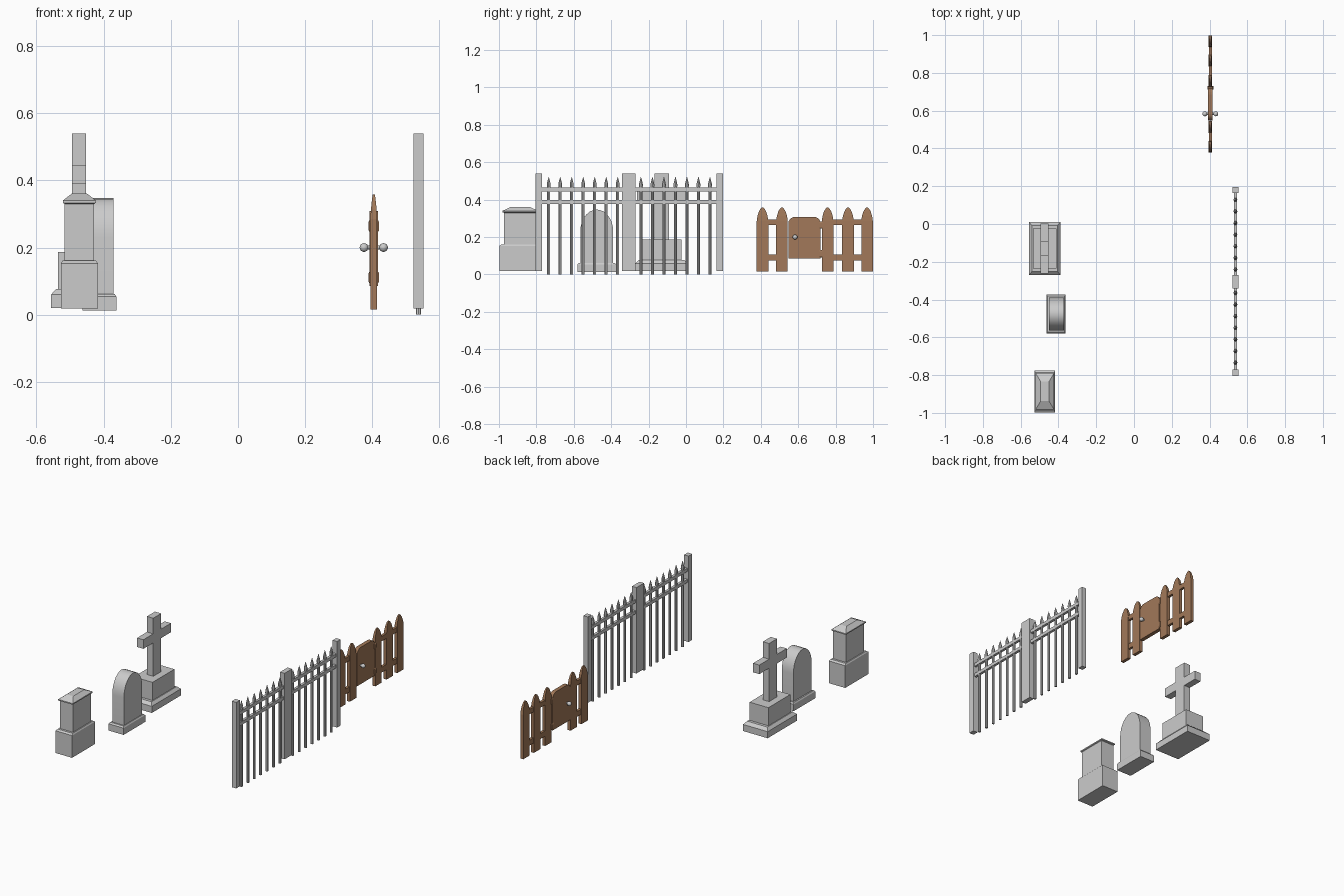
import bpy, bmesh, math

if "Cube" in bpy.data.objects:
    bpy.data.objects.remove(bpy.data.objects["Cube"])

wood = bpy.data.materials.new("brown_wood")
wood.diffuse_color = (0.36, 0.19, 0.10, 1)
wood.use_nodes = True
wood.node_tree.nodes["Principled BSDF"].inputs["Base Color"].default_value = wood.diffuse_color


def make(name, bm, mat=None, smooth=None):
    bmesh.ops.recalc_face_normals(bm, faces=bm.faces)
    me = bpy.data.meshes.new(name)
    bm.to_mesh(me)
    bm.free()
    ob = bpy.data.objects.new(name, me)
    bpy.context.collection.objects.link(ob)
    if mat:
        me.materials.append(mat)
    if smooth:
        bpy.ops.object.select_all(action='DESELECT')
        ob.select_set(True)
        bpy.context.view_layer.objects.active = ob
        bpy.ops.object.shade_smooth_by_angle(angle=math.radians(smooth))
    return ob


def loft(name, rings, mat=None, smooth=None):
    """Bridge a list of equal-length point rings and cap both ends."""
    bm = bmesh.new()
    vs = [[bm.verts.new(p) for p in r] for r in rings]
    n = len(vs[0])
    for a, b in zip(vs, vs[1:]):
        for i in range(n):
            j = (i + 1) % n
            bm.faces.new((a[i], a[j], b[j], b[i]))
    bm.faces.new(vs[0])
    bm.faces.new(vs[-1])
    return make(name, bm, mat, smooth)


def tiers(name, cx, cy, levels):
    """Stacked rectangles: (half x, half y, z)."""
    return loft(name, [[(cx + sx * hx, cy + sy * hy, z) for sx, sy in
                        ((-1, -1), (1, -1), (1, 1), (-1, 1))] for hx, hy, z in levels])


def box(name, x, y, z, mat=None):
    return loft(name, [[(a, b, c) for a, b in ((x[0], y[0]), (x[1], y[0]), (x[1], y[1]), (x[0], y[1]))]
                       for c in z], mat)


def slab(name, outline, x0, x1, mat=None, smooth=None):
    """Extrude a (y, z) outline along x."""
    return loft(name, [[(x, y, z) for y, z in outline] for x in (x0, x1)], mat, smooth)


# Cross headstone
cx, cy = -0.473, -0.13
tiers("cross_plinth", cx, cy, [(0.083, 0.14, 0.02), (0.083, 0.14, 0.06), (0.068, 0.122, 0.077),
                               (0.063, 0.105, 0.077), (0.063, 0.105, 0.187)])
w, a = 0.038, 0.132
slab("stone_cross", [(cy + y, z) for y, z in (
    (-w, 0.187), (w, 0.187), (w, 0.39), (a, 0.39), (a, 0.445), (w, 0.445),
    (w, 0.54), (-w, 0.54), (-w, 0.445), (-a, 0.445), (-a, 0.39), (-w, 0.39))], cx - 0.021, cx + 0.021)

# Arched headstone
cx, cy = -0.412, -0.477
tiers("arched_stone_base", cx, cy, [(0.05, 0.104, 0.013), (0.05, 0.104, 0.054), (0.045, 0.096, 0.062)])
arch = [(cy - 0.088, 0.06)] + [
    (cy - 0.088 * math.cos(math.pi * i / 14), 0.23 + 0.117 * math.sin(math.pi * i / 14))
    for i in range(15)] + [(cy + 0.088, 0.06)]
slab("arched_stone", arch, cx - 0.037, cx + 0.041, smooth=30)

# Pillar headstone
tiers("pillar_stone", -0.472, -0.886, [
    (0.055, 0.111, 0.018), (0.055, 0.111, 0.153), (0.050, 0.100, 0.161), (0.044, 0.087, 0.161),
    (0.044, 0.087, 0.33), (0.049, 0.096, 0.333), (0.049, 0.096, 0.34), (0.022, 0.052, 0.361)])

# Iron fence: posts, rails, spiked bars
fx = 0.537
for n, y0, y1 in (("left", -0.805, -0.77), ("middle", -0.342, -0.27), ("right", 0.163, 0.197)):
    box("iron_post_" + n, (fx - 0.015, fx + 0.015), (y0, y1), (0.018, 0.54))
for n, z0, z1 in (("lower", 0.378, 0.398), ("upper", 0.445, 0.465)):
    box("iron_rail_" + n, (fx - 0.008, fx + 0.008), (-0.79, 0.18), (z0, z1))
for start in (-0.734, -0.241):
    for i in range(7):
        y = start + 0.0615 * i
        prof = ((0.008, 0.0), (0.008, 0.462), (0.0105, 0.474), (0.0095, 0.488), (0.001, 0.52))
        loft("iron_bar", [[(fx + r * math.cos(k * math.pi / 4), y + r * math.sin(k * math.pi / 4), z)
                           for k in range(8)] for r, z in prof], smooth=35)

# Wooden pickets, tapering to a thin rounded point
wx = 0.404
for y in (0.409, 0.513, 0.757, 0.866, 0.968):
    prof = ((0.031, 0.010, 0.016), (0.031, 0.010, 0.285), (0.027, 0.0085, 0.313),
            (0.019, 0.006, 0.338), (0.009, 0.004, 0.354), (0.003, 0.003, 0.358))
    tier = tiers("picket", wx, y, [(hx, hy, z) for hy, hx, z in prof])
    tier.data.materials.append(wood)
for n, z0, z1 in (("lower", 0.075, 0.107), ("upper", 0.265, 0.294)):
    for side, y0, y1 in (("left", 0.41, 0.513), ("right", 0.757, 0.968)):
        box("wood_rail_%s_%s" % (n, side), (wx - 0.008, wx + 0.008), (y0, y1), (z0, z1), wood)

# Gate panel with rounded upper corners
g0, g1, zt, r = 0.547, 0.72, 0.308, 0.035
corner = [(r * math.cos(t * math.pi / 8), r * math.sin(t * math.pi / 8)) for t in range(5)]
gate = [(g0, 0.085), (g1, 0.085)]
gate += [(g1 - r + c, zt - r + s) for c, s in corner]
gate += [(g0 + r - c, zt - r + s) for c, s in reversed(corner)]
slab("gate_panel", gate, wx - 0.012, wx + 0.012, wood)
# Hinges
for z0, z1 in ((0.092, 0.13), (0.245, 0.283)):
    tiers("gate_hinge", wx, 0.722, [(0.012, 0.008, z0), (0.016, 0.009, z0 + 0.007),
                                    (0.016, 0.009, z1 - 0.007), (0.012, 0.008, z1)]).data.materials.append(wood)

# Gate knobs on both faces
for s in (-1, 1):
    bm = bmesh.new()
    bmesh.ops.create_uvsphere(bm, u_segments=16, v_segments=10, radius=0.013)
    bmesh.ops.translate(bm, verts=bm.verts, vec=(wx + s * 0.029, 0.583, 0.2))
    make("gate_knob", bm, smooth=40)
loft("knob_spindle", [[(x, 0.583 + 0.006 * math.cos(k * math.pi / 5), 0.2 + 0.006 * math.sin(k * math.pi / 5))
                       for k in range(10)] for x in (wx - 0.022, wx + 0.022)], smooth=40)
